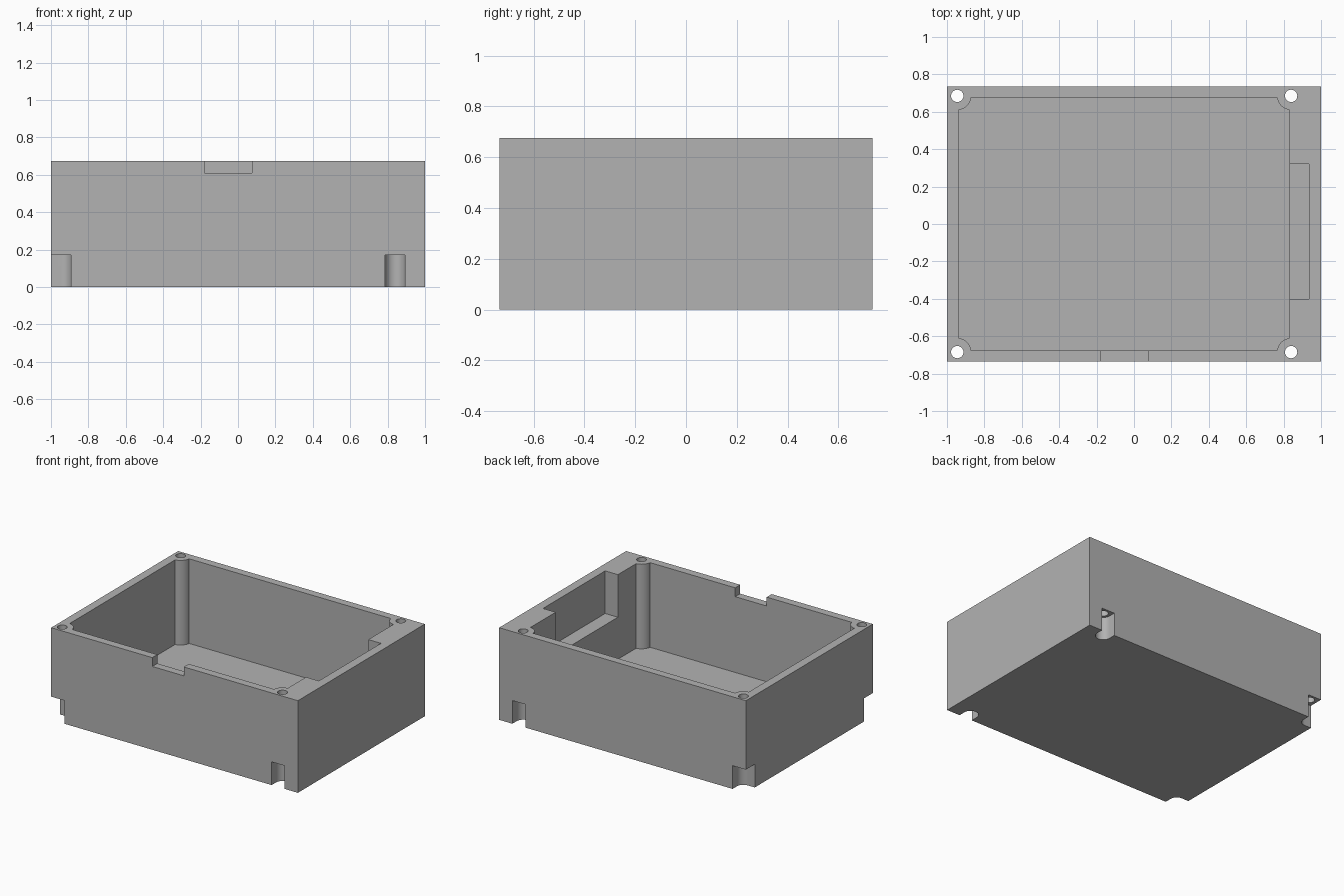
import bpy
import bmesh
from math import sin, cos, pi, asin

cube = bpy.data.objects.get("Cube")
if cube:
    bpy.data.objects.remove(cube, do_unlink=True)

HALF_Y, HEIGHT, FLOOR = 0.735, 0.675, 0.055
HOLE_Y, HOLE_R, POST_R, SLOT_R, SLOT_H = 0.685, 0.033, 0.075, 0.053, 0.17
WALL = 0.008            # cavity wall, measured inward from the hole centres
HOLE_X = {-1: -0.945, 1: 0.84}
CORNERS = [(-1, -1), (1, -1), (1, 1), (-1, 1)]

grey = bpy.data.materials.new("grey plastic")
grey.use_nodes = True
colour = (0.448, 0.448, 0.448, 1)
grey.diffuse_color = colour
grey.node_tree.nodes["Principled BSDF"].inputs["Base Color"].default_value = colour


def prism(name, points, z0, z1):
    """Extrude a flat outline from z0 to z1."""
    bm = bmesh.new()
    face = bm.faces.new([bm.verts.new((x, y, z0)) for x, y in points])
    top = bmesh.ops.extrude_face_region(bm, geom=[face])["geom"]
    bmesh.ops.translate(bm, vec=(0, 0, z1 - z0),
                        verts=[v for v in top if isinstance(v, bmesh.types.BMVert)])
    bmesh.ops.recalc_face_normals(bm, faces=bm.faces)
    mesh = bpy.data.meshes.new(name)
    bm.to_mesh(mesh)
    bm.free()
    mesh.materials.append(grey)
    obj = bpy.data.objects.new(name, mesh)
    bpy.context.collection.objects.link(obj)
    return obj


def rect(x0, x1, y0, y1):
    return [(x0, y0), (x1, y0), (x1, y1), (x0, y1)]


def arc(r, a0, a1, n):
    return [(r * cos(a0 + (a1 - a0) * i / n), r * sin(a0 + (a1 - a0) * i / n))
            for i in range(n + 1)]


def at_corner(sx, sy, points):
    """Place points around a screw hole, with positive values pointing inward."""
    return [(HOLE_X[sx] - sx * u, sy * (HOLE_Y - v)) for u, v in points]


def cut(body, cutter):
    cutter.hide_render = True
    mod = body.modifiers.new("cut", "BOOLEAN")
    mod.operation, mod.solver, mod.object = "DIFFERENCE", "EXACT", cutter
    bpy.context.view_layer.objects.active = body
    bpy.ops.object.modifier_apply(modifier=mod.name)
    bpy.data.objects.remove(cutter, do_unlink=True)


body = prism("enclosure_body", rect(-1, 1, -HALF_Y, HALF_Y), 0, HEIGHT)

# Main cavity, going around the round screw posts in its corners
outline = []
start = asin(WALL / POST_R)
for sx, sy in CORNERS:
    post = at_corner(sx, sy, arc(POST_R, start, pi / 2 - start, 14))
    outline += post if sx * sy < 0 else post[::-1]
cut(body, prism("cavity_cutter", outline, FLOOR, 1))

# Side pocket in the thick wall and cable notch in the front wall
cut(body, prism("pocket_cutter", rect(0.6, 0.935, -0.4, 0.32), 0.363, 1))
cut(body, prism("notch_cutter", rect(-0.18, 0.075, -0.9, -0.6), 0.61, 1))

# Screw holes and the slots beneath them
for sx, sy in CORNERS:
    cut(body, prism("hole_cutter", at_corner(sx, sy, arc(HOLE_R, 0, 2 * pi, 32)[:-1]), -1, 1))
    if sx < 0:      # open on both outer sides
        slot = [(SLOT_R, -0.2)] + arc(SLOT_R, 0, pi / 2, 14) + [(-0.2, SLOT_R), (-0.2, -0.2)]
    else:           # open on one outer side
        slot = [(SLOT_R, -0.2)] + arc(SLOT_R, 0, pi, 28) + [(-SLOT_R, -0.2)]
    cut(body, prism("slot_cutter", at_corner(sx, sy, slot), -1, SLOT_H))

bpy.ops.object.select_all(action="DESELECT")
body.select_set(True)
bpy.context.view_layer.objects.active = body
bpy.ops.object.shade_smooth_by_angle(angle=pi / 6)
